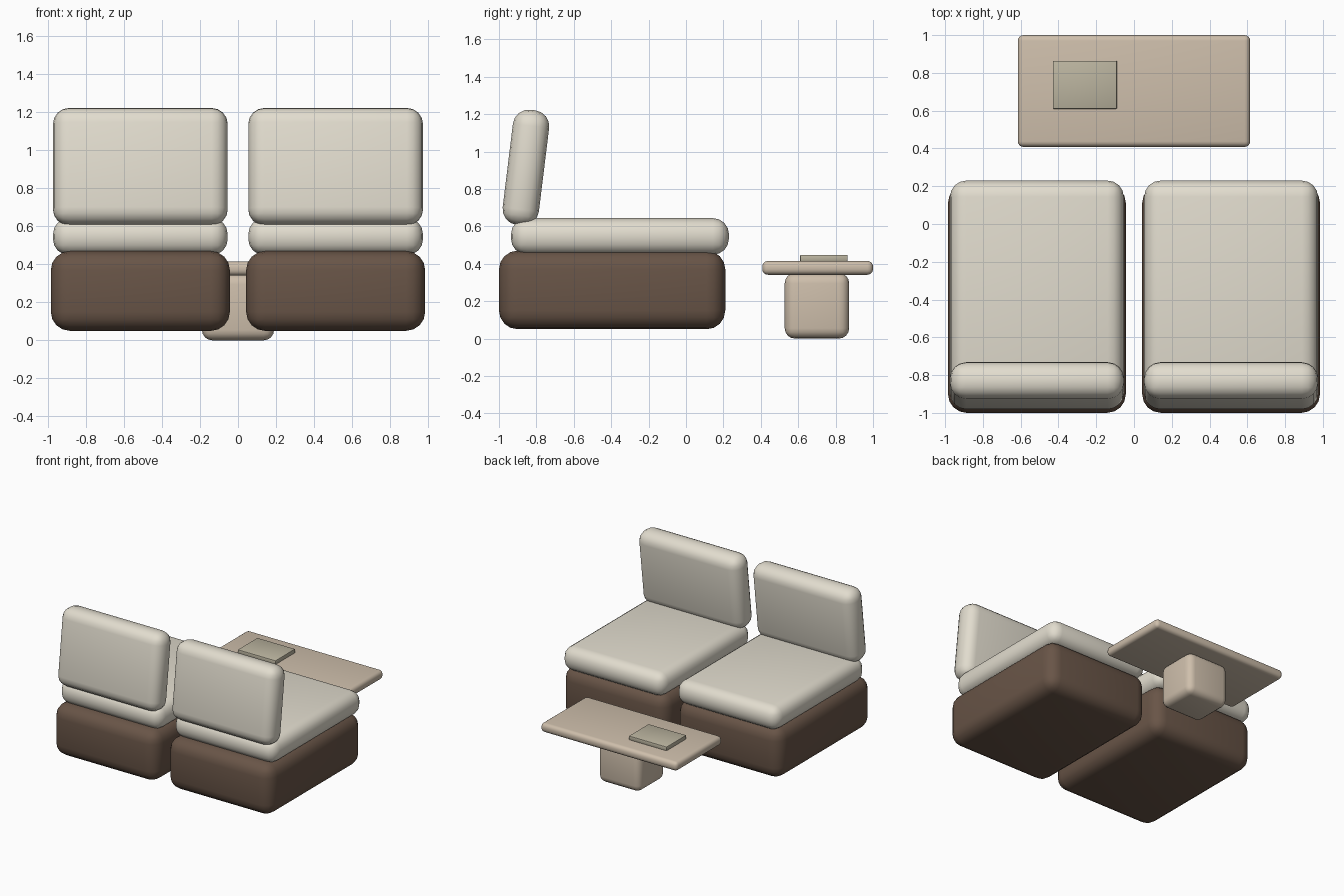
import bpy
import math

if "Cube" in bpy.data.objects:
    bpy.data.objects.remove(bpy.data.objects["Cube"])


def material(name, rgb):
    m = bpy.data.materials.new(name)
    m.diffuse_color = (*rgb, 1)
    m.use_nodes = True
    m.node_tree.nodes["Principled BSDF"].inputs["Base Color"].default_value = m.diffuse_color
    return m


FABRIC = material("cream_fabric", (0.76, 0.72, 0.62))
BROWN = material("brown_base", (0.14, 0.09, 0.063))
STONE = material("table_stone", (0.62, 0.52, 0.41))
COVER = material("book_cover", (0.50, 0.46, 0.35))


def rounded_box(name, center, size, radius, mat, tilt=0.0, segments=4):
    """Box with all edges rounded, tilted about x in degrees."""
    bpy.ops.mesh.primitive_cube_add(size=1, location=center)
    ob = bpy.context.object
    ob.name = name
    ob.scale = size
    bpy.ops.object.transform_apply(location=False, rotation=False, scale=True)
    bev = ob.modifiers.new("round", 'BEVEL')
    bev.width = radius
    bev.segments = segments
    bev.limit_method = 'NONE'
    bpy.ops.object.modifier_apply(modifier=bev.name)
    bpy.ops.object.shade_smooth_by_angle(angle=math.radians(40))
    ob.rotation_euler.x = math.radians(tilt)
    ob.data.materials.append(mat)
    return ob


# two identical seat modules
for side, x in (("left", -0.514), ("right", 0.514)):
    rounded_box(f"{side}_base", (x, -0.395, 0.26), (0.942, 1.21, 0.42), 0.1, BROWN)
    rounded_box(f"{side}_seat_cushion", (x, -0.353, 0.546), (0.92, 1.165, 0.195), 0.085, FABRIC)
    rounded_box(f"{side}_back_cushion", (x, -0.856, 0.914), (0.92, 0.195, 0.62), 0.085, FABRIC, tilt=-7)

# low table with pedestal and a book on top
rounded_box("table_pedestal", (0, 0.7, 0.175), (0.38, 0.345, 0.35), 0.055, STONE)
rounded_box("table_top", (0, 0.704, 0.378), (1.23, 0.592, 0.074), 0.03, STONE)
rounded_box("book", (-0.26, 0.737, 0.43), (0.34, 0.254, 0.034), 0.005, COVER, segments=2)
